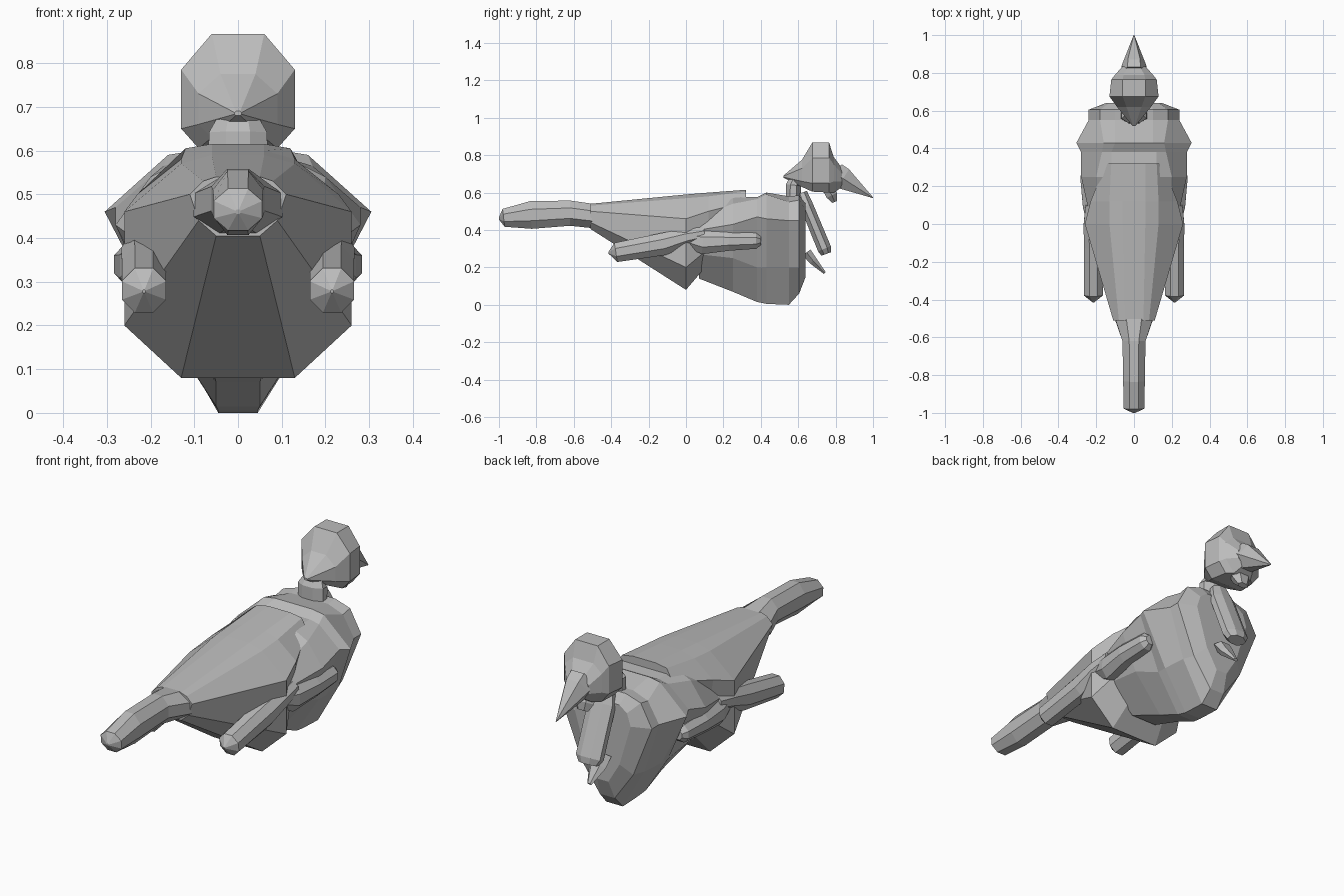
import bpy
import bmesh
from math import cos, sin, pi
from mathutils import Vector

cube = bpy.data.objects.get("Cube")
if cube:
    bpy.data.objects.remove(cube, do_unlink=True)

grey = bpy.data.materials.new("stone grey")
grey.use_nodes = True
colour = (.5, .5, .5, 1)
grey.diffuse_color = colour
grey.node_tree.nodes["Principled BSDF"].inputs["Base Color"].default_value = colour


def skin_rings(name, rings):
    """Join rings of equal point count into one closed flat-shaded object."""
    bm = bmesh.new()
    loops = [[bm.verts.new(point) for point in ring] for ring in rings]
    count = len(loops[0])
    for near, far in zip(loops, loops[1:]):
        for i in range(count):
            j = (i + 1) % count
            bm.faces.new((near[i], near[j], far[j], far[i]))
    bm.faces.new(loops[0])
    bm.faces.new(list(reversed(loops[-1])))
    bmesh.ops.recalc_face_normals(bm, faces=bm.faces)
    mesh = bpy.data.meshes.new(name)
    bm.to_mesh(mesh)
    bm.free()
    mesh.materials.append(grey)
    part = bpy.data.objects.new(name, mesh)
    bpy.context.collection.objects.link(part)
    return part


def loft(name, sections):
    """Loft mirrored half profiles, listed top to bottom, along the length."""
    rings = []
    for y, *half in sections:
        right = [Vector((x, y, z)) for x, z in half]
        left = [Vector((-x, y, z)) for x, z in reversed(half)]
        rings.append(right + left)
    return skin_rings(name, rings)


def tube(name, path, sides=8, offset=0):
    """Sweep a polygon along (x, y, z, width radius, depth radius) stations."""
    rings = []
    points = [Vector(station[:3]) for station in path]
    for i, station in enumerate(path):
        tangent = points[min(i + 1, len(path) - 1)] - points[max(i - 1, 0)]
        across = Vector((1, 0, 0))
        depth = tangent.cross(across).normalized()
        ring = []
        for k in range(sides):
            angle = 2 * pi * (k + offset) / sides
            ring.append(points[i] + across * station[3] * cos(angle)
                        + depth * station[4] * sin(angle))
        rings.append(ring)
    return skin_rings(name, rings)


# Long back, keel and tapering tail boom
loft("back_body", [
    (-.51, (.05, .54), (.08, .53), (.11, .5), (.09, .44), (.05, .405)),
    (0, (.06, .59), (.13, .57), (.26, .46), (.26, .2), (.13, .08)),
    (.12, (.06, .6), (.13, .58), (.23, .5), (.2, .3), (.1, .22)),
    (.32, (.06, .615), (.12, .605), (.15, .55), (.12, .4), (.06, .3)),
])
tube("tail", [
    (0, -1, .46, .006, .006),
    (0, -.975, .465, .06, .052),
    (0, -.83, .48, .062, .08),
    (0, -.62, .49, .066, .073),
    (0, -.5, .475, .11, .07),
], offset=.5)

# Deep chest with raised shoulders
loft("chest", [
    (.07, (.1, .5), (.19, .47), (.24, .4), (.2, .27), (.07, .14)),
    (.25, (.12, .58), (.2, .54), (.28, .43), (.2, .25), (.05, .07)),
    (.38, (.12, .575), (.17, .565), (.28, .47), (.17, .2), (.05, .015)),
    (.43, (.1, .6), (.16, .59), (.305, .46), (.17, .2), (.045, .005)),
    (.55, (.1, .58), (.18, .55), (.24, .45), (.16, .2), (.045, 0)),
    (.605, (.1, .585), (.18, .56), (.24, .45), (.14, .2), (.04, .06)),
    (.64, (.09, .54), (.13, .51), (.15, .45), (.09, .25), (.03, .15)),
])

# Neck collar and hanging throat tube
tube("neck", [
    (0, .57, .5, .075, .04),
    (0, .575, .64, .072, .045),
    (0, .585, .665, .05, .04),
    (0, .66, .7, .04, .04),
], offset=.5)
tube("throat_tube", [
    (0, .62, .6, .05, .03),
    (0, .645, .53, .07, .038),
    (0, .74, .3, .07, .04),
    (0, .75, .272, .05, .03),
], offset=.5)
tube("throat_tip", [
    (0, .645, .28, .05, .03),
    (0, .68, .235, .045, .025),
    (0, .742, .17, .012, .008),
], sides=6)

# Faceted head
loft("head", [
    (.52, (.005, .69), (.008, .687), (.008, .683), (.005, .68)),
    (.62, (.04, .775), (.09, .73), (.09, .66), (.06, .63)),
    (.675, (.06, .867), (.13, .785), (.13, .65), (.09, .605)),
    (.765, (.06, .867), (.12, .785), (.12, .65), (.08, .6)),
    (.79, (.055, .79), (.1, .75), (.1, .66), (.05, .6)),
    (.835, (.03, .73), (.06, .7), (.06, .66), (.03, .63)),
])
tube("beak", [
    (0, .8, .7, .068, .07),
    (0, .84, .675, .065, .068),
    (0, 1, .572, .002, .002),
], sides=6)
tube("chin", [
    (0, .75, .64, .05, .035),
    (0, .78, .585, .05, .035),
    (0, .795, .55, .03, .015),
], sides=6)

# Paired limbs, each a rear tube and a front stub
for side, label in ((1, "left"), (-1, "right")):
    tube(label + "_rear_limb", [
        (side * .215, -.415, .278, .004, .004),
        (side * .215, -.375, .28, .055, .056),
        (side * .215, -.12, .325, .055, .065),
        (side * .22, 0, .36, .05, .05),
        (side * .22, .1, .38, .04, .04),
    ], offset=.5)
    tube(label + "_front_limb", [
        (side * .2, -.02, .36, .045, .04),
        (side * .215, .09, .335, .06, .07),
        (side * .235, .23, .34, .052, .055),
        (side * .235, .375, .342, .045, .046),
        (side * .235, .4, .342, .025, .025),
    ], offset=.5)
